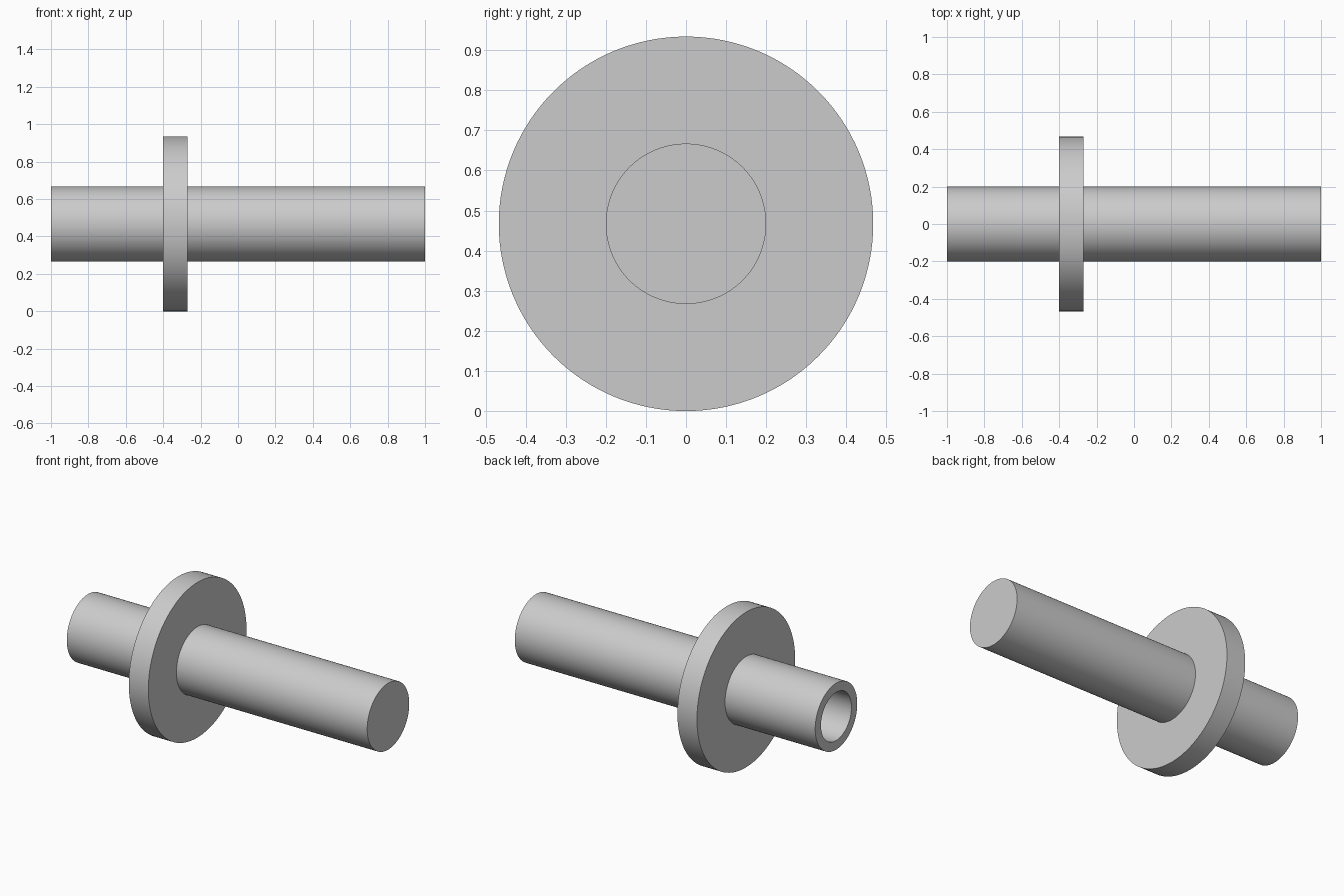
import bpy, bmesh, math
from mathutils import Matrix

cube = bpy.data.objects.get("Cube")
if cube:
    bpy.data.objects.remove(cube, do_unlink=True)

AXIS_Z = 0.467
SEGMENTS = 128

# Single plain grey
grey = bpy.data.materials.new("light grey")
grey.use_nodes = True
colour = (0.6, 0.6, 0.6, 1)
grey.diffuse_color = colour
grey.node_tree.nodes["Principled BSDF"].inputs["Base Color"].default_value = colour


def lathe(name, profile, closed=False):
    """Revolve (x, radius) points about the x axis."""
    bm = bmesh.new()
    verts = [bm.verts.new((x, 0, r)) for x, r in profile]
    edges = [bm.edges.new(pair) for pair in zip(verts, verts[1:])]
    if closed:
        edges.append(bm.edges.new((verts[-1], verts[0])))
    bmesh.ops.spin(bm, geom=verts + edges, cent=(0, 0, 0), axis=(1, 0, 0),
                   angle=math.tau, steps=SEGMENTS, use_merge=True)
    bmesh.ops.remove_doubles(bm, verts=bm.verts, dist=0.0001)
    bmesh.ops.recalc_face_normals(bm, faces=bm.faces)
    bmesh.ops.transform(bm, matrix=Matrix.Translation((0, 0, AXIS_Z)), verts=bm.verts)
    mesh = bpy.data.meshes.new(name)
    bm.to_mesh(mesh)
    bm.free()
    mesh.materials.append(grey)
    obj = bpy.data.objects.new(name, mesh)
    bpy.context.collection.objects.link(obj)
    bpy.ops.object.select_all(action='DESELECT')
    obj.select_set(True)
    bpy.context.view_layer.objects.active = obj
    bpy.ops.object.shade_smooth_by_angle(angle=math.radians(30))


# Shaft, with a blind bore in its short end
lathe("shaft", [(1, 0), (1, 0.2), (-1, 0.2), (-1, 0.145), (-0.27, 0.145), (-0.27, 0)])

# Collar, a ring seated slightly into the shaft wall
lathe("collar", [(-0.4, 0.18), (-0.4, AXIS_Z), (-0.27, AXIS_Z), (-0.27, 0.18)], closed=True)
